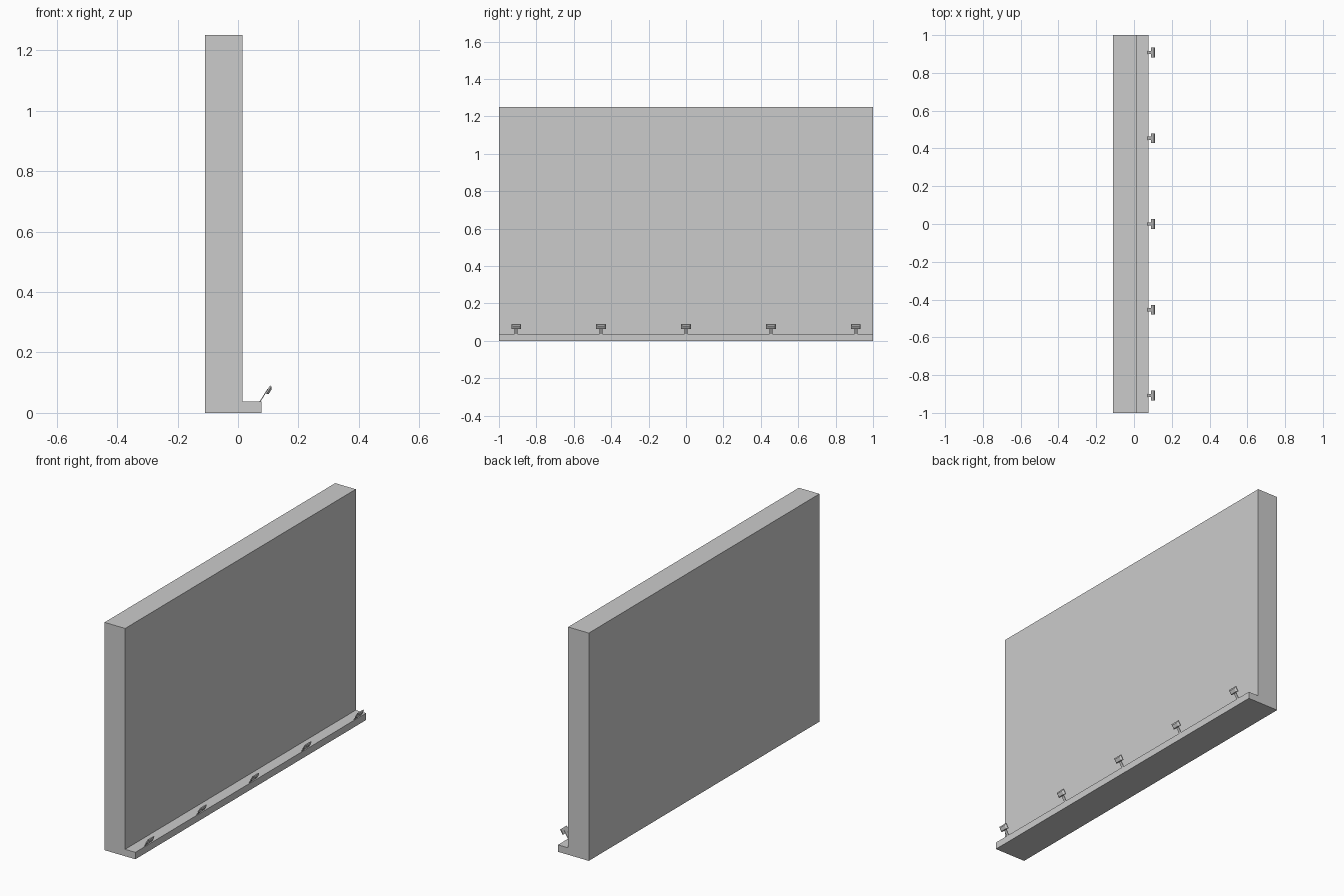
import bpy
from mathutils import Vector

if "Cube" in bpy.data.objects:
    bpy.data.objects.remove(bpy.data.objects["Cube"])


def make(name, verts, faces):
    mesh = bpy.data.meshes.new(name)
    mesh.from_pydata(verts, [], faces)
    mesh.update()
    ob = bpy.data.objects.new(name, mesh)
    bpy.context.collection.objects.link(ob)
    return ob


def loft(name, a, b):
    """Closed solid between two matching rings, a wound facing away from b."""
    n = len(a)
    sides = [(i, n + i, n + (i + 1) % n, (i + 1) % n) for i in range(n)]
    return make(name, a + b, [tuple(range(n)), tuple(range(2 * n - 1, n - 1, -1))] + sides)


# Wall panel with a low ledge, as one L-shaped profile along y
profile = [(-0.11, 0), (0.077, 0), (0.077, 0.038), (0.015, 0.038), (0.015, 1.25), (-0.11, 1.25)]
loft("panel_with_ledge", [(x, -1, z) for x, z in profile], [(x, 1, z) for x, z in profile])

# Lamp frame: u runs up the tilted stem, n points away from the wall
u = Vector((0.53, 0, 0.848)).normalized()
n = Vector((u.z, 0, -u.x))
foot = Vector((0.072, 0, 0.036))


def ring(y, half_width, lo, hi, depth):
    return [foot + n * depth + u * s + Vector((0, y + w, 0))
            for w, s in ((half_width, lo), (half_width, hi), (-half_width, hi), (-half_width, lo))]


for i in range(5):
    y = (i - 2) * 0.454
    # Thin flat bracket
    loft(f"lamp_bracket_{i}", ring(y, 0.008, 0, 0.05, -0.0015), ring(y, 0.008, 0, 0.05, 0.0015))
    # Lamp head, full size toward the wall
    loft(f"lamp_head_{i}", ring(y, 0.026, 0.035, 0.065, 0), ring(y, 0.026, 0.035, 0.064, 0.005))
    # Tapered housing behind it
    loft(f"lamp_housing_{i}", ring(y, 0.026, 0.035, 0.064, 0.005), ring(y, 0.017, 0.038, 0.057, 0.011))
